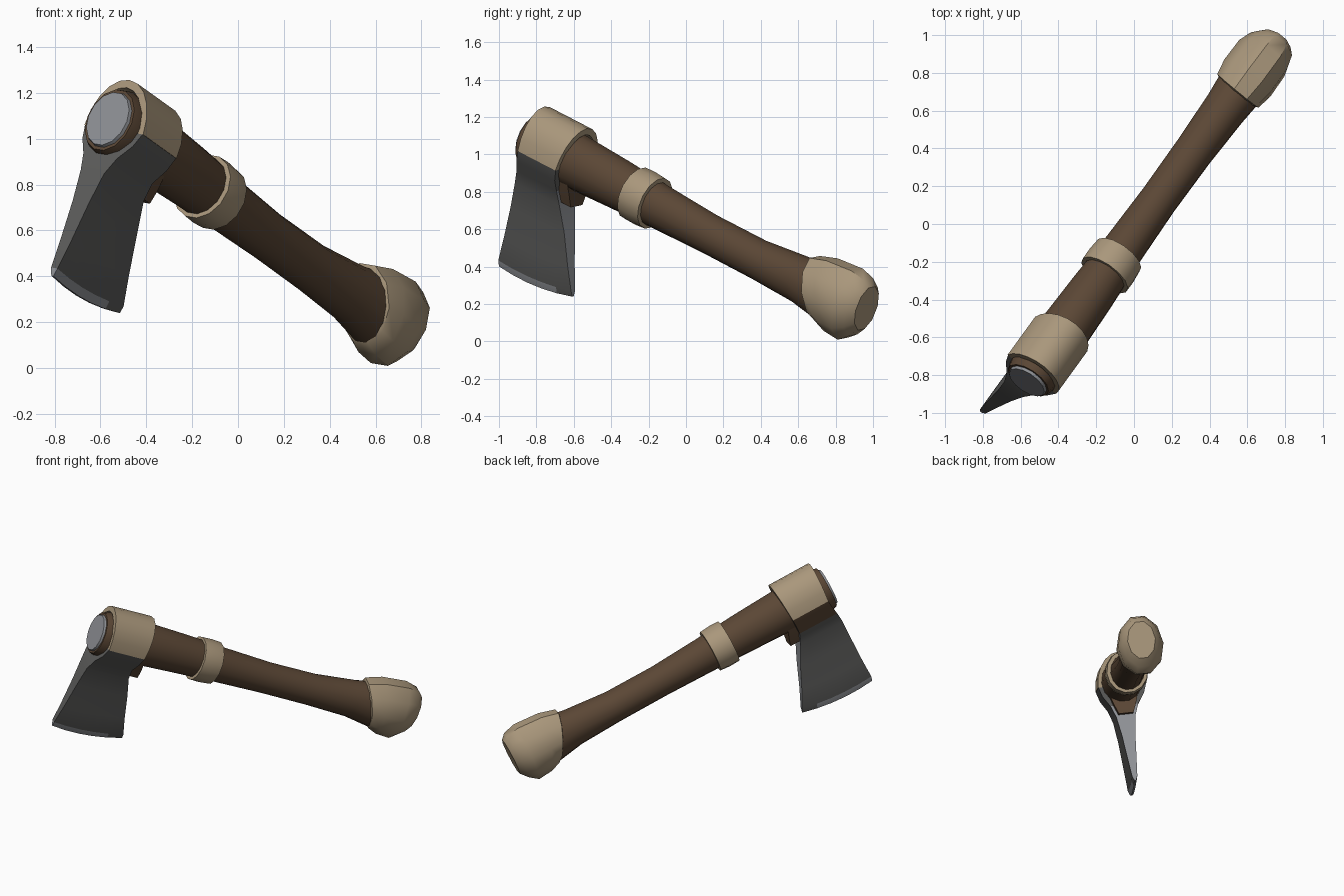
import bpy, bmesh, math
from mathutils import Matrix, Vector

if "Cube" in bpy.data.objects:
    bpy.data.objects.remove(bpy.data.objects["Cube"])

# Local frame: X along the handle (head to butt), Z away from the blade
t = math.radians(22.8)
a = Vector((0.587 * math.cos(t), 0.81 * math.cos(t), -math.sin(t))).normalized()
y = Vector((-0.81, 0.587, 0)).normalized()
z = a.cross(y)
M = Matrix((a, y, z)).transposed().to_4x4()
M = Matrix.Translation((-0.46, -0.69, 1.01)) @ M @ Matrix.Rotation(math.radians(8), 4, 'X')


def mat(name, rgb):
    m = bpy.data.materials.new(name)
    m.diffuse_color = (*rgb, 1)
    m.use_nodes = True
    m.node_tree.nodes["Principled BSDF"].inputs["Base Color"].default_value = m.diffuse_color
    return m


wood = mat("brown_wood", (0.105, 0.063, 0.036))
tan = mat("tan_wrap", (0.40, 0.31, 0.20))
steel = mat("dark_steel", (0.105, 0.105, 0.102))
bright = mat("bright_steel", (0.27, 0.28, 0.30))


def loft(name, loops, mats, closed=False, angle=35, rule=None):
    """Skin a list of equal-length point loops; cap ends unless closed."""
    bm = bmesh.new()
    vs = [[bm.verts.new(p) for p in lp] for lp in loops]
    n = len(vs[0])
    pairs = list(zip(vs, vs[1:]))
    if closed:
        pairs.append((vs[-1], vs[0]))
    else:
        bm.faces.new(vs[0])
        bm.faces.new(vs[-1])
    for p, q in pairs:
        for i in range(n):
            j = (i + 1) % n
            bm.faces.new((p[i], p[j], q[j], q[i]))
    bmesh.ops.recalc_face_normals(bm, faces=bm.faces)
    if rule:
        for f in bm.faces:
            f.material_index = rule(f)
    bm.transform(M)
    me = bpy.data.meshes.new(name)
    bm.to_mesh(me)
    bm.free()
    for m in mats:
        me.materials.append(m)
    ob = bpy.data.objects.new(name, me)
    bpy.context.collection.objects.link(ob)
    bpy.ops.object.select_all(action='DESELECT')
    ob.select_set(True)
    bpy.context.view_layer.objects.active = ob
    bpy.ops.object.shade_smooth_by_angle(angle=math.radians(angle))
    return ob


def ring(x, ry, rz, zc=0.0, skew=0.0, n=14):
    pts = []
    for i in range(n):
        w = 2 * math.pi * i / n
        h = rz * math.sin(w)
        pts.append((x - skew * h, ry * math.cos(w), zc + h))
    return pts


# Handle
loft("handle", [ring(*r) for r in (
    (-0.185, 0.125, 0.145), (-0.14, 0.138, 0.16), (0.15, 0.138, 0.15, 0.005),
    (0.45, 0.128, 0.137, 0.003), (0.75, 0.112, 0.122, -0.004), (1.1, 0.103, 0.109, -0.011),
    (1.45, 0.106, 0.110, -0.012), (1.75, 0.118, 0.130, -0.002), (1.95, 0.135, 0.165, -0.005, 0.2))], [wood])

# Steel plug on the head end
loft("end_plug", [ring(-0.18, 0.115, 0.132), ring(-0.20, 0.108, 0.126)], [bright])

# Ring wrapped round the handle
loft("grip_ring", [ring(*r) for r in (
    (0.562, 0.115, 0.12), (0.562, 0.146, 0.150), (0.63, 0.147, 0.153),
    (0.702, 0.140, 0.147), (0.702, 0.105, 0.11))], [tan], closed=True)

# Rounded butt cap
loft("butt_cap", [ring(*r, n=10) for r in (
    (1.86, 0.118, 0.14, -0.005, 0.45), (1.87, 0.142, 0.165, -0.005, 0.45),
    (1.96, 0.158, 0.195, 0, 0.25), (2.10, 0.155, 0.207, 0.003, 0.05),
    (2.17, 0.130, 0.175, 0.015, -0.03), (2.21, 0.095, 0.13, 0.025))], [tan], angle=40)


# Arched wrap over the top of the head
def arch(x, grow):
    k = 10
    out = [(x * (1 + grow * math.sin(math.pi * i / k)), 0.166 * math.cos(math.pi * i / k),
            -0.025 + 0.23 * math.sin(math.pi * i / k)) for i in range(k + 1)]
    inn = [(px, py * 0.82, -0.025 + (pz + 0.025) * 0.84) for px, py, pz in out]
    return out + inn[::-1]


loft("head_wrap", [arch(-0.135, 0.13), arch(0.135, 0.13)], [tan])


# Axe blade: thick cheeks tapering to a gently curved cutting edge
def section(h, x0, x1, half, bow=0.0):
    cols = [i / 5 for i in range(6)]
    side = [(x0 + (x1 - x0) * c, h + 0.04 * (c - 0.5) * (h / -0.72) ** 2 - bow * 4 * c * (1 - c))
            for c in cols]
    return [(px, -half, pz) for px, pz in side] + [(px, half, pz) for px, pz in side[::-1]]


def blade_rule(f):
    c, n = f.calc_center_median(), f.normal
    if c.z < -0.70 or (n.x > 0.6 and c.z < -0.15):
        return 1                      # bright ground edges
    if n.y > 0.4 and c.z > -0.15:
        return 2                      # wood-coloured cheek on one side
    return 0


loft("blade", [section(*s) for s in (
    (-0.025, -0.135, 0.135, 0.163), (-0.09, -0.145, 0.13, 0.142), (-0.16, -0.16, 0.125, 0.095),
    (-0.24, -0.172, 0.145, 0.066), (-0.38, -0.175, 0.205, 0.046, 0.005),
    (-0.56, -0.18, 0.27, 0.030, 0.012), (-0.69, -0.188, 0.322, 0.018, 0.02),
    (-0.723, -0.182, 0.330, 0.006, 0.025))], [steel, bright, wood], rule=blade_rule)

# Wooden wedge under the handle behind the blade
loft("eye_wedge", [[(0.05, -w, h), (x1, -w, h), (x1, w, h), (0.05, w, h)]
                   for h, w, x1 in ((-0.08, 0.10, 0.18), (-0.16, 0.075, 0.20), (-0.225, 0.05, 0.21))],
     [wood])
